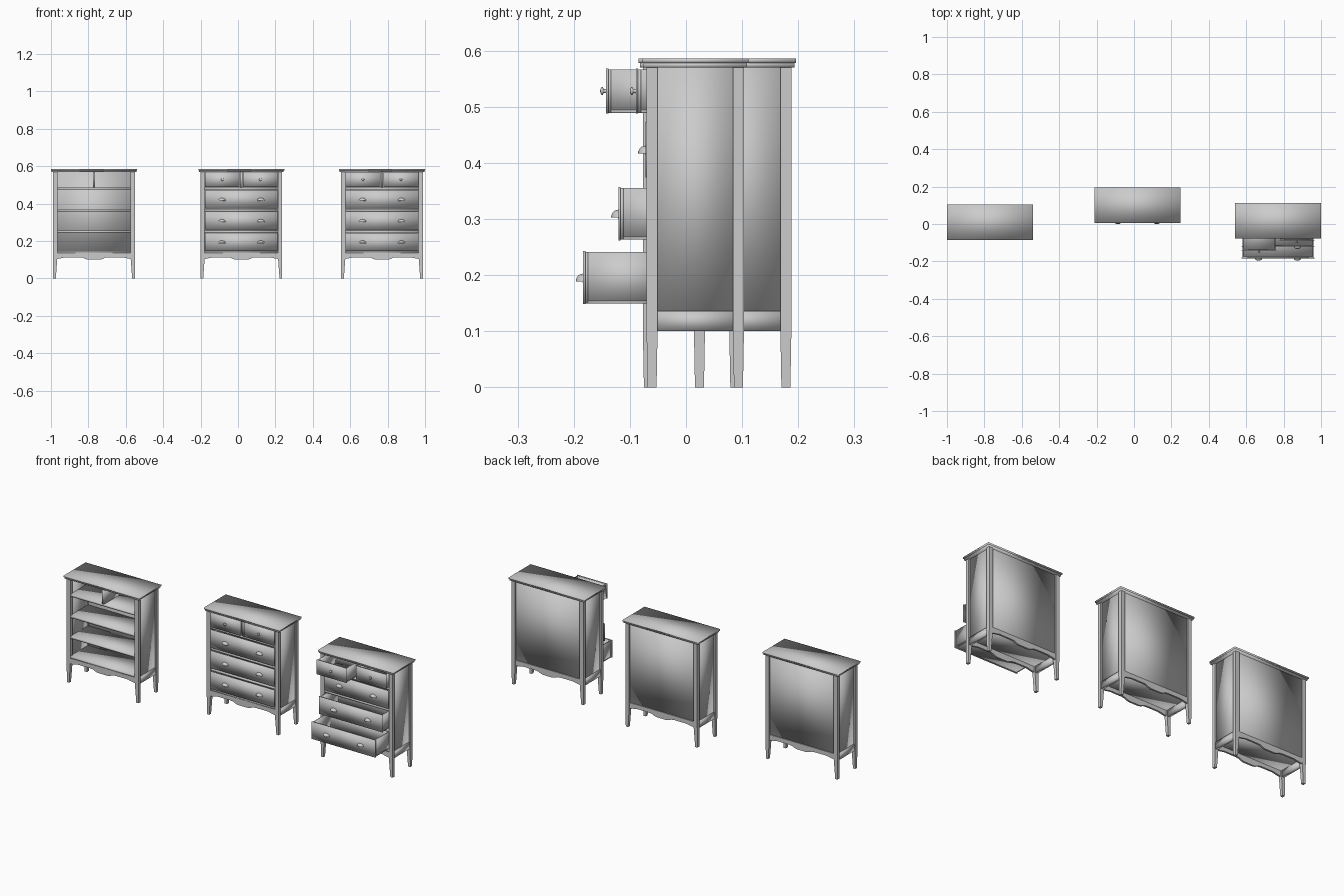
import bpy, bmesh, math
from mathutils import Vector, Matrix

cube = bpy.data.objects.get("Cube")
if cube:
    bpy.data.objects.remove(cube, do_unlink=True)

mat = bpy.data.materials.new("plain_grey")
mat.use_nodes = True
GREY = (0.6, 0.6, 0.6, 1)
mat.diffuse_color = GREY
mat.node_tree.nodes["Principled BSDF"].inputs["Base Color"].default_value = GREY


def finish(bm, name, origin, sharp=False):
    bmesh.ops.recalc_face_normals(bm, faces=bm.faces)
    for f in bm.faces:
        f.smooth = True
    if sharp:
        for e in bm.edges:
            if len(e.link_faces) == 2 and e.calc_face_angle() > math.radians(40):
                e.smooth = False
    me = bpy.data.meshes.new(name)
    bm.to_mesh(me)
    bm.free()
    me.materials.append(mat)
    ob = bpy.data.objects.new(name, me)
    ob.location = origin
    bpy.context.collection.objects.link(ob)
    return ob


def add_box(bm, lo, hi):
    lo, hi = Vector(lo), Vector(hi)
    m = Matrix.Translation((lo + hi) / 2) @ Matrix.Diagonal((*(hi - lo), 1))
    bmesh.ops.create_cube(bm, size=1, matrix=m)


def box(name, origin, lo, hi, sharp=False):
    bm = bmesh.new()
    add_box(bm, lo, hi)
    return finish(bm, name, origin, sharp)


def leg(name, origin, sx, sy):
    # square post, tapered on its inner sides below the rails
    bm = bmesh.new()
    rings = []
    for z, wx, wy, inset in ((0, .014, .016, .002), (.11, .022, .02, 0), (.571, .022, .02, 0)):
        x0, y0 = .218, .087 - inset
        pts = ((x0, y0), (x0 - wx, y0), (x0 - wx, y0 - wy), (x0, y0 - wy))
        rings.append([bm.verts.new((sx * x, sy * y, z)) for x, y in pts])
    for a, b in zip(rings, rings[1:]):
        for i in range(4):
            j = (i + 1) % 4
            bm.faces.new((a[i], a[j], b[j], b[i]))
    bm.faces.new(rings[0])
    bm.faces.new(rings[-1])
    finish(bm, name, origin, True)


def apron(name, origin, y):
    # rail with a shaped lower edge, dropping at the middle and the ends
    half = [(0, .1), (.03, .1), (.045, .104), (.06, .111), (.08, .113),
            (.15, .113), (.175, .108), (.197, .104)]
    edge = [(-x, z) for x, z in reversed(half[1:])] + half
    bm = bmesh.new()
    face = bm.faces.new([bm.verts.new((x, y, z)) for x, z in edge + [(.197, .136), (-.197, .136)]])
    out = bmesh.ops.extrude_face_region(bm, geom=[face])
    verts = [v for v in out["geom"] if isinstance(v, bmesh.types.BMVert)]
    bmesh.ops.translate(bm, verts=verts, vec=(0, .01, 0))
    finish(bm, name, origin, True)


def knob(name, origin):
    # turned profile swept around the y axis
    bm = bmesh.new()
    prof = [(.004, 0), (.003, .004), (.007, .006), (.007, .008), (.004, .01), (0, .0105)]
    vs = [bm.verts.new((r, -d, 0)) for r, d in prof]
    es = [bm.edges.new(p) for p in zip(vs, vs[1:])]
    bmesh.ops.spin(bm, geom=vs + es, cent=(0, 0, 0), axis=(0, 1, 0), angle=math.tau, steps=16)
    bmesh.ops.remove_doubles(bm, verts=bm.verts, dist=1e-5)
    finish(bm, name, origin)


def cup_pull(name, origin):
    # quarter ellipsoid shell, open below, with a thin back plate
    bm = bmesh.new()
    bmesh.ops.create_uvsphere(bm, u_segments=20, v_segments=12, radius=1,
                              matrix=Matrix.Diagonal((.019, .013, .014, 1)))
    for n in ((0, 1, 0), (0, 0, -1)):
        bmesh.ops.bisect_plane(bm, geom=bm.verts[:] + bm.edges[:] + bm.faces[:], dist=1e-6,
                               plane_co=(0, 0, 0), plane_no=n, clear_outer=True)
    add_box(bm, (-.019, -.001, -.002), (.019, 0, 0))
    finish(bm, name, origin)


FRONT = -.089


def drawer(name, origin, x0, x1, z0, z1, pull, cup):
    o = Vector(origin) + Vector((0, -pull, 0))
    box(name + "_front", o, (x0, FRONT, z0), (x1, FRONT + .004, z1))
    a, b, t, y0, y1, top = x0 + .004, x1 - .004, .005, FRONT + .004, .068, z1 - .002
    box(name + "_inner_front", o, (a, y0, z0 + .001), (b, y0 + t, top))
    box(name + "_bottom", o, (a, y0, z0 + .001), (b, y1, z0 + .006))
    box(name + "_back", o, (a, y1 - t, z0 + .001), (b, y1, top))
    box(name + "_right_side", o, (a, y0, z0 + .001), (a + t, y1, top))
    box(name + "_left_side", o, (b - t, y0, z0 + .001), (b, y1, top))
    mid = (z0 + z1) / 2
    if cup:
        for s, side in ((-1, "right"), (1, "left")):
            cup_pull(f"{name}_{side}_pull", o + Vector((s * .104, FRONT, mid - .007)))
    else:
        knob(name + "_knob", o + Vector(((x0 + x1) / 2, FRONT, mid)))


def dresser(name, origin):
    # top board in two layers
    box(name + "_top_moulding", origin, (-.226, -.092, .57), (.226, .092, .578))
    box(name + "_top_board", origin, (-.23, -.095, .578), (.23, .095, .586))
    # legs, side panels and side rails
    for sx, side in ((-1, "right"), (1, "left")):
        for sy, end in ((-1, "front"), (1, "back")):
            leg(f"{name}_{end}_{side}_leg", origin, sx, sy)
        xs = sorted((sx * .2, sx * .21))
        box(f"{name}_{side}_panel", origin, (xs[0], -.07, .135), (xs[1], .07, .572))
        xs = sorted((sx * .199, sx * .215))
        box(f"{name}_{side}_rail", origin, (xs[0], -.07, .1), (xs[1], .07, .136))
    box(name + "_back_panel", origin, (-.198, .073, .135), (.198, .08, .572))
    apron(name + "_front_apron", origin, -.084)
    apron(name + "_back_apron", origin, .074)
    # shelves between the drawers and the upright divider
    for i, (z0, z1) in enumerate(((.134, .147), (.244, .255), (.358, .37), (.475, .486))):
        box(f"{name}_shelf_{i + 1}", origin, (-.2, -.083, z0), (.2, .074, z1))
    box(name + "_divider", origin, (-.006, -.083, .485), (.006, .074, .572))


def fill(name, origin, pulls):
    right, left, *rest = pulls
    drawer(name + "_top_right_drawer", origin, -.194, -.009, .488, .568, right, False)
    drawer(name + "_top_left_drawer", origin, .009, .194, .488, .568, left, False)
    rows = (("upper", .374, .473), ("middle", .262, .357), ("lower", .148, .243))
    for (row, z0, z1), pull in zip(rows, rest):
        drawer(f"{name}_{row}_drawer", origin, -.194, .194, z0, z1, pull, True)


# empty, closed and open chests of drawers
empty, closed, opened = (-.77, .01, 0), (.018, .101, 0), (.77, .0165, 0)
dresser("empty_dresser", empty)
dresser("closed_dresser", closed)
fill("closed_dresser", closed, (0, 0, 0, 0, 0))
dresser("open_dresser", opened)
fill("open_dresser", opened, (.07, .017, 0, .048, .111))
